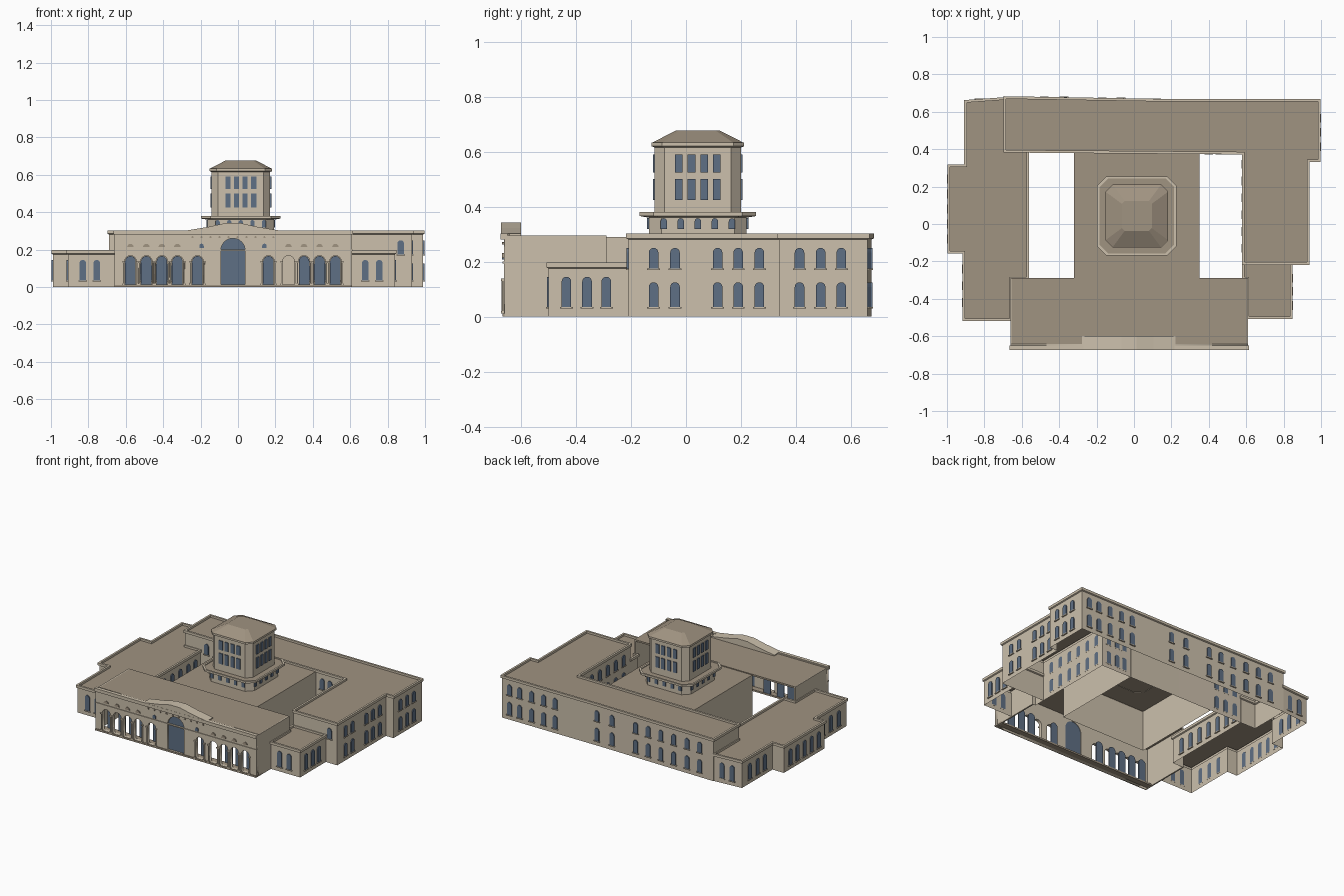
import bpy, bmesh
from math import sin, cos, pi
from mathutils import Matrix, Vector

cube = bpy.data.objects.get("Cube")
if cube:
    bpy.data.objects.remove(cube)


def material(name, rgb):
    lin = [(c / 255 / 12.92 if c < 11 else ((c / 255 + .055) / 1.055) ** 2.4) for c in rgb]
    m = bpy.data.materials.new(name)
    m.use_nodes = True
    m.diffuse_color = (*lin, 1)
    m.node_tree.nodes["Principled BSDF"].inputs["Base Color"].default_value = (*lin, 1)
    return m


STONE = material("pale stone", (204, 192, 172))
ROOF = material("roof tan", (160, 147, 129))
GLASS = material("window blue", (95, 112, 133))
MATS = [STONE, ROOF, GLASS]


def finish(name, bm):
    me = bpy.data.meshes.new(name)
    bm.to_mesh(me)
    bm.free()
    for m in MATS:
        me.materials.append(m)
    ob = bpy.data.objects.new(name, me)
    bpy.context.collection.objects.link(ob)
    return ob


def box(bm, x0, x1, y0, y1, z0, z1, mat=0):
    size = Vector((x1 - x0, y1 - y0, z1 - z0))
    mid = Vector((x0 + x1, y0 + y1, z0 + z1)) / 2
    made = bmesh.ops.create_cube(bm, size=1, matrix=Matrix.LocRotScale(mid, None, size))
    for f in {f for v in made["verts"] for f in v.link_faces}:
        f.material_index = mat


def offset(pts, d):
    """Move a counter-clockwise outline outwards by d."""
    out = []
    for i, p in enumerate(pts):
        a, b = Vector(pts[i - 1]), Vector(pts[(i + 1) % len(pts)])
        e1, e2 = (Vector(p) - a).normalized(), (b - Vector(p)).normalized()
        n1, n2 = Vector((e1.y, -e1.x)), Vector((e2.y, -e2.x))
        out.append(Vector(p) + (n1 + n2) * d / (1 + n1.dot(n2)))
    return out


def loft(name, rings, roof_from=99):
    """Join stacked outlines (points, z) and cap the last; the bottom stays open."""
    bm = bmesh.new()
    loops = [[bm.verts.new((p[0], p[1], z)) for p in pts] for pts, z in rings]
    for k, (lo, hi) in enumerate(zip(loops, loops[1:])):
        for i in range(len(lo)):
            j = (i + 1) % len(lo)
            f = bm.faces.new((lo[i], lo[j], hi[j], hi[i]))
            f.material_index = int(k >= roof_from)
    bm.faces.new(loops[-1]).material_index = 1
    return finish(name, bm)


def wing(name, pts, h):
    """Walls with a projecting cornice, a parapet and a sunken roof."""
    profile = [(0, 0), (0, h - .022), (.008, h - .018), (.008, h), (-.006, h), (-.006, h - .014)]
    return loft(name, [(offset(pts, d), z) for d, z in profile])


def arch_points(cx, w, z0, z1, rounded=True, n=8):
    r = w / 2
    if not rounded:
        return [(cx - r, z0), (cx + r, z0), (cx + r, z1), (cx - r, z1)]
    top = [(cx + r * cos(pi * i / n), z1 - r + r * sin(pi * i / n)) for i in range(n + 1)]
    return [(cx - r, z0), (cx + r, z0)] + top


def plate(bm, at, turn, w, z0, z1, rounded=True, mat=2, d=.006, sill=True):
    """A thin pane standing on a wall; turn 0 faces -y, 90 degrees faces +x."""
    mx = Matrix.Translation((at[0], at[1], 0)) @ Matrix.Rotation(turn, 4, 'Z')
    pts = arch_points(0, w, z0, z1, rounded)
    front = [bm.verts.new(mx @ Vector((u, -d, z))) for u, z in pts]
    back = [bm.verts.new(mx @ Vector((u, .001, z))) for u, z in pts]
    faces = [bm.faces.new(front), bm.faces.new(back[::-1])]
    for i in range(len(pts)):
        j = (i + 1) % len(pts)
        faces.append(bm.faces.new((front[j], front[i], back[i], back[j])))
    for f in faces:
        f.material_index = mat
    if sill:
        made = bmesh.ops.create_cube(bm, size=1, matrix=mx @ Matrix.LocRotScale(
            Vector((0, -.004, z0 - .003)), None, Vector((w + .012, .01, .006))))


# Wings around the courtyards
wing("low_side_wing", [(-.91, -.51), (-.66, -.51), (-.66, -.29), (-.57, -.29), (-.57, .39),
                       (-.69, .39), (-.69, .67), (-.9, .655), (-.9, .31), (-.99, .31),
                       (-.99, -.15), (-.91, -.15)], .197)
wing("two_storey_wing", [(-.69, .39), (.585, .38), (.585, -.21), (.93, -.21), (.93, .34),
                         (.99, .34), (.99, .66), (.2, .66), (-.69, .675)], .303)
wing("low_corner_block", [(.61, -.5), (.84, -.5), (.84, -.21), (.585, -.21),
                          (.585, -.29), (.61, -.29)], .197)
centre = [(-.32, -.29), (.35, -.29), (.35, .385), (-.32, .385)]
loft("central_hall", [(centre, 0), (centre, .29)])

# Tower
TX, TY = .015, .043


def octagon(h, c):
    q = [(-h + c, -h), (h - c, -h), (h, -h + c), (h, h - c),
         (h - c, h), (-h + c, h), (-h, h - c), (-h, -h + c)]
    return [(TX + x, TY + y) for x, y in q]


loft("tower_base", [(octagon(.178, .045), .288), (octagon(.178, .045), .36),
                    (octagon(.212, .05), .366), (octagon(.212, .05), .38),
                    (octagon(.2, .046), .38), (octagon(.2, .046), .374)])
loft("tower_shaft", [(octagon(.157, .036), .37), (octagon(.157, .036), .615),
                     (octagon(.168, .038), .62), (octagon(.168, .038), .633)])
loft("tower_roof", [(octagon(.168, .038), .632), (octagon(.08, .015), .677)], 0)

# Tower windows on all four sides
bm = bmesh.new()
for k in range(4):
    turn = k * pi / 2
    rot = Matrix.Rotation(turn, 2)

    def spot(u, r):
        return Vector((TX, TY)) + rot @ Vector((u, -r))
    for i in range(4):
        for z0, z1 in ((.425, .5), (.525, .59)):
            plate(bm, spot((i - 1.5) * .046, .157), turn, .028, z0, z1, False, sill=False)
    for i in range(5):
        plate(bm, spot((i - 2) * .062, .178), turn, .023, .318, .358, sill=False)
finish("tower_windows", bm)

# Wing windows: each run is (turn, fixed coordinate, positions along the wall)
LOW, TWO = [(.035, .145)], [(.035, .125), (.175, .25)]
S, E, N, W = 0, pi / 2, pi, -pi / 2
runs = [
    (S, -.51, (-.83, -.755), LOW),
    (S, -.5, (.68, .755), LOW),
    (S, -.21, (.87,), TWO[1:]),
    (E, .84, (-.435, -.36, -.29), LOW),
    (E, .93, (-.118, -.04, .115, .19, .267), TWO),
    (E, .99, (.413, .49, .565), TWO),
    (N, .66, (.93, .85, .755, .66, .57, .24), TWO),
    (N, .662, (.12,), TWO),
    (N, .667, (-.07, -.17, -.27), TWO),
    (N, .672, (-.375, -.48, -.58), TWO),
    (N, .662, (-.75, -.83), LOW),
    (W, -.9, (.4, .48, .57), LOW),
    (W, -.99, (-.08, 0, .08, .16, .24), LOW),
    (W, -.91, (-.24, -.33, -.42), LOW),
    (E, -.57, (-.2, -.11, -.02, .07, .16, .25, .33), LOW),
    (W, .585, (-.13, -.04, .05, .14, .23, .32), TWO),
    (S, .388, (-.52, -.445, -.37), TWO),
    (S, .381, (.4, .46, .53), TWO),
]
bm = bmesh.new()
for turn, fixed, spots, rows in runs:
    for s in spots:
        at = (s, fixed) if turn in (S, N) else (fixed, s)
        for z0, z1 in rows:
            plate(bm, at, turn, .035, z0, z1)
finish("wing_windows", bm)

# Front block: roof, side walls, portico floor, cornices
CX = -.027
bm = bmesh.new()
box(bm, -.655, .605, -.655, -.29, .284, .296, 1)
for x in (-.66, .6):
    box(bm, x, x + .01, -.66, -.29, 0, .296)
box(bm, -.66, .61, -.668, -.6, 0, .012, 1)
box(bm, -.665, .615, -.674, -.65, .28, .303)
box(bm, -.663, .613, -.668, -.655, .193, .2)
finish("front_block", bm)

# Arcaded front wall, cut with arched openings
BAYS = [.19, .297, .38, .463, .548]
ARCHES = [CX + s * b for b in BAYS for s in (-1, 1)]
cu = bpy.data.curves.new("front_arcade", 'CURVE')
cu.dimensions, cu.fill_mode, cu.extrude = '2D', 'BOTH', .011
outlines = [[(-.66, 0), (.61, 0), (.61, .3), (-.66, .3)], arch_points(CX, .13, .013, .26, n=16)]
outlines += [arch_points(x, .062, .013, .168) for x in ARCHES]
for pts in outlines:
    sp = cu.splines.new('POLY')
    sp.points.add(len(pts) - 1)
    for p, (x, z) in zip(sp.points, pts):
        p.co = (x, z, 0, 1)
    sp.use_cyclic_u = True
cu.materials.append(STONE)
arcade = bpy.data.objects.new("front_arcade", cu)
arcade.location.y = -.652
arcade.rotation_euler.x = pi / 2
bpy.context.collection.objects.link(arcade)

# Glass behind the arches, with one bay left open
bm = bmesh.new()
plate(bm, (CX, -.645), 0, .134, .01, .262, sill=False)
for x in ARCHES:
    if abs(x - CX - BAYS[1]) > .01:
        plate(bm, (x, -.604), 0, .056, .01, .166, sill=False)
finish("arcade_glass", bm)

# Columns flanking each arch
bm = bmesh.new()
for x in ARCHES:
    for s in (-1, 1):
        cx = x + s * .036
        mx = Matrix.Translation((cx, -.666, .075))
        bmesh.ops.create_cone(bm, cap_ends=True, segments=8, radius1=.005, radius2=.0045,
                              depth=.12, matrix=mx)
        for z in (.012, .13):
            box(bm, cx - .007, cx + .007, -.673, -.66, z, z + .008)
finish("arcade_columns", bm)

# Ornament on the front wall
bm = bmesh.new()
for x in ARCHES:
    if abs(x - CX) > .2:
        plate(bm, (x, -.663), 0, .036, .213, .231, mat=1, sill=False)
for s in (-1, 1):
    plate(bm, (CX + s * .168, -.663), 0, .024, .208, .232, sill=False)
for i in range(10):
    plate(bm, (CX + (i - 4.5) * .048, -.663), 0, .01, .262, .272, mat=1, sill=False)
finish("front_ornament", bm)

# Low gable over the entrance
bm = bmesh.new()
gable = [(-.25, .296), (.25, .296), (.25, .302), (.13, .322), (.04, .342),
         (-.04, .342), (-.13, .322), (-.25, .302)]
face = bm.faces.new([bm.verts.new((CX + x, -.673, z)) for x, z in gable])
ext = bmesh.ops.extrude_face_region(bm, geom=[face], use_keep_orig=True)
bmesh.ops.translate(bm, vec=(0, .073, 0),
                    verts=[v for v in ext["geom"] if isinstance(v, bmesh.types.BMVert)])
bmesh.ops.recalc_face_normals(bm, faces=bm.faces)
finish("entrance_gable", bm)
